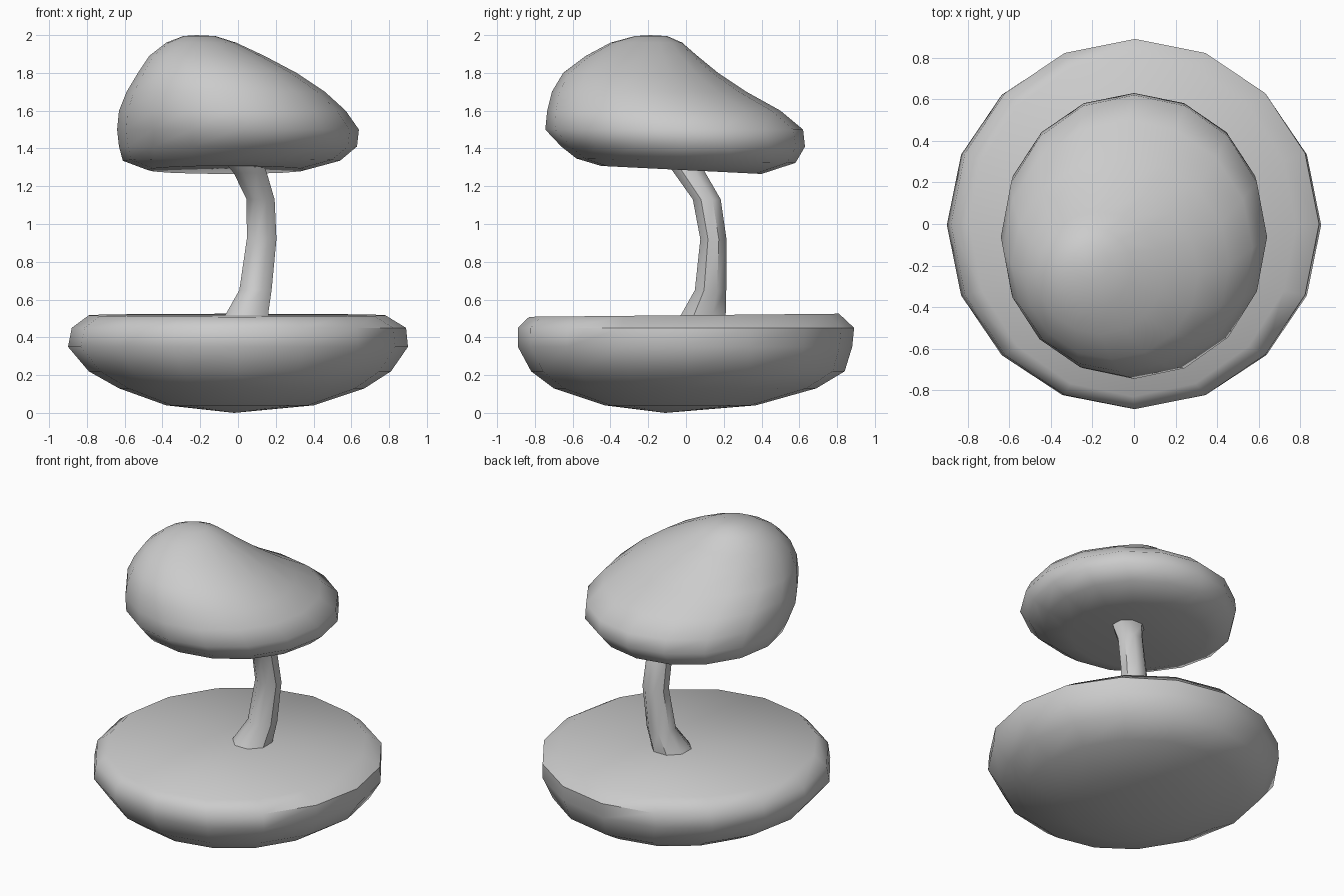
import bpy, bmesh, math

if "Cube" in bpy.data.objects:
    bpy.data.objects.remove(bpy.data.objects["Cube"])


def loft(name, rings, sides, angle, bottom=None, top=None, turn=0.0):
    """Skin ovals given as (z, x min, x max, y min, y max, optional y slope)."""
    bm = bmesh.new()
    loops = []
    for z, x0, x1, y0, y1, *slope in rings:
        tilt = slope[0] if slope else 0.0
        loop = []
        for i in range(sides):
            a = 2 * math.pi * i / sides + turn
            x = (x0 + x1) / 2 + (x1 - x0) / 2 * math.cos(a)
            y = (y0 + y1) / 2 + (y1 - y0) / 2 * math.sin(a)
            loop.append(bm.verts.new((x, y, z + tilt * y)))
        loops.append(loop)
    for lo, hi in zip(loops, loops[1:]):
        for i in range(sides):
            j = (i + 1) % sides
            bm.faces.new((lo[i], lo[j], hi[j], hi[i]))
    # close the ends with a fan to a centre point, or a flat cap
    for loop, centre in ((loops[0], bottom), (loops[-1], top)):
        if centre:
            c = bm.verts.new(centre)
            for i in range(sides):
                bm.faces.new((loop[i], loop[(i + 1) % sides], c))
        else:
            bm.faces.new(loop)
    bmesh.ops.recalc_face_normals(bm, faces=bm.faces)
    mesh = bpy.data.meshes.new(name)
    bm.to_mesh(mesh)
    bm.free()
    obj = bpy.data.objects.new(name, mesh)
    bpy.context.collection.objects.link(obj)
    bpy.ops.object.select_all(action='DESELECT')
    obj.select_set(True)
    bpy.context.view_layer.objects.active = obj
    bpy.ops.object.shade_smooth_by_angle(angle=math.radians(angle))
    return obj


# Floating island: rounded underside, soft rim, flat top
loft("island_base", [
    (0.04, -0.38, 0.40, -0.43, 0.37),
    (0.13, -0.63, 0.67, -0.70, 0.69),
    (0.22, -0.79, 0.81, -0.82, 0.84),
    (0.35, -0.90, 0.90, -0.89, 0.88),
    (0.45, -0.88, 0.89, -0.89, 0.89),
    (0.517, -0.79, 0.78, -0.83, 0.81, 0.01),
], 16, 50, bottom=(-0.02, -0.11, 0.0), top=(0, 0, 0.515))

# Curved trunk, flared at both ends
loft("trunk", [
    (0.48, -0.10, 0.17, -0.06, 0.22),
    (0.53, -0.07, 0.17, -0.03, 0.22),
    (0.65, 0.00, 0.185, 0.04, 0.22),
    (0.92, 0.04, 0.21, 0.07, 0.22),
    (1.13, 0.04, 0.20, 0.03, 0.19),
    (1.27, -0.03, 0.16, -0.07, 0.11),
    (1.38, -0.12, 0.12, -0.15, 0.06),
], 8, 45, turn=math.pi / 8)

# Leaning canopy: peak at front left, long slope to back right
loft("canopy", [
    (1.285, -0.48, 0.36, -0.45, 0.40, -0.05),
    (1.335, -0.61, 0.54, -0.58, 0.58, -0.02),
    (1.41, -0.63, 0.63, -0.66, 0.63),
    (1.50, -0.64, 0.64, -0.745, 0.62),
    (1.60, -0.63, 0.57, -0.735, 0.50),
    (1.70, -0.59, 0.46, -0.71, 0.32),
    (1.80, -0.53, 0.31, -0.65, 0.17),
    (1.89, -0.47, 0.14, -0.53, 0.06),
    (1.96, -0.38, -0.01, -0.40, -0.02),
    (1.995, -0.29, -0.12, -0.27, -0.10),
], 16, 60, bottom=(0, 0, 1.305), top=(-0.22, -0.19, 2.0))
